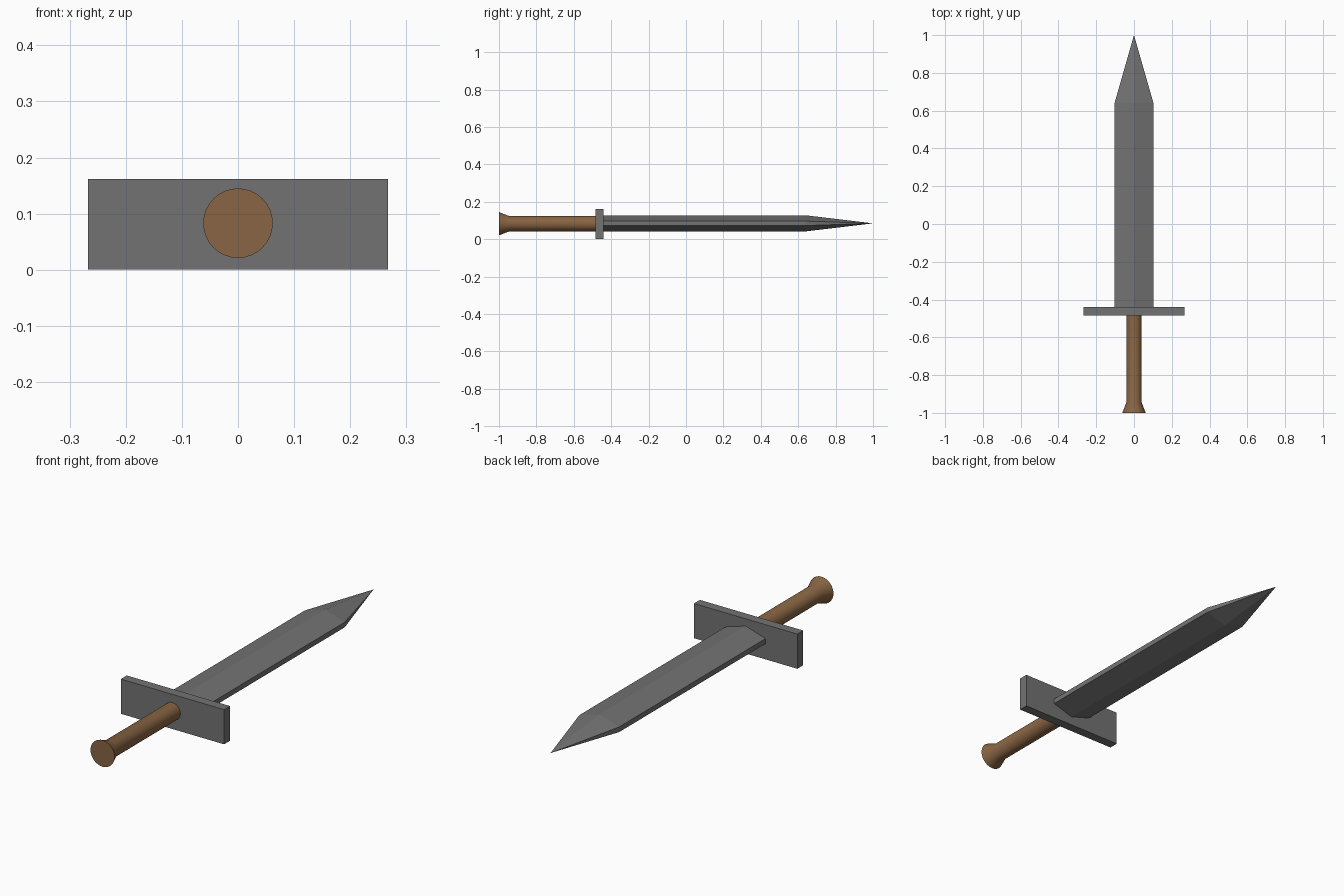
import bpy, bmesh
from math import cos, sin, pi
from mathutils import Vector

if "Cube" in bpy.data.objects:
    bpy.data.objects.remove(bpy.data.objects["Cube"])

GUARD_Z = 0.081     # half height of the crossguard, also its centre height
AXIS_Z = 0.083      # height of the handle and blade axis
GUARD_BACK, GUARD_FRONT = -0.44, -0.484


def material(name, color):
    mat = bpy.data.materials.new(name)
    mat.diffuse_color = (*color, 1)
    mat.use_nodes = True
    mat.node_tree.nodes["Principled BSDF"].inputs["Base Color"].default_value = mat.diffuse_color
    return mat


def loft(name, sections, mat, z):
    """Skin a list of equal-length (x, z) outlines placed along y, with capped ends."""
    bm = bmesh.new()
    rings = [[bm.verts.new((x, y, h)) for x, h in outline] for y, outline in sections]
    n = len(rings[0])
    for a, b in zip(rings, rings[1:]):
        for i in range(n):
            j = (i + 1) % n
            bm.faces.new((a[i], a[j], b[j], b[i]))
    bm.faces.new(rings[0])
    bm.faces.new(rings[-1])
    bmesh.ops.recalc_face_normals(bm, faces=bm.faces)
    mesh = bpy.data.meshes.new(name)
    bm.to_mesh(mesh)
    bm.free()
    mesh.materials.append(mat)
    obj = bpy.data.objects.new(name, mesh)
    obj.location.z = z
    bpy.context.collection.objects.link(obj)
    return obj


def circle(radius, sides=32):
    return [(radius * cos(2 * pi * i / sides), radius * sin(2 * pi * i / sides))
            for i in range(sides)]


def box_outline(w, h):
    return [(-w, -h), (w, -h), (w, h), (-w, h)]


steel = material("steel", (0.171, 0.171, 0.171))
wood = material("wood", (0.25, 0.13, 0.056))

# Blade: ridged six-sided section, constant then tapering to a point
w, edge, ridge = 0.103, 0.012, 0.043
hexagon = [(0, ridge), (w, edge), (w, -edge), (0, -ridge), (-w, -edge), (-w, edge)]
blade = loft("blade", [(GUARD_BACK, hexagon), (0.64, hexagon)], steel, AXIS_Z + 0.002)
bm = bmesh.new()
bm.from_mesh(blade.data)
end = max(bm.faces, key=lambda f: f.calc_center_median().y)
tip = bmesh.ops.poke(bm, faces=[end])["verts"][0]
tip.co = Vector((0, 1, 0))
bm.to_mesh(blade.data)
bm.free()

# Crossguard: flat rectangular plate
plate = box_outline(0.267, GUARD_Z)
loft("crossguard", [(GUARD_FRONT, plate), (GUARD_BACK, plate)], steel, GUARD_Z)

# Handle: round grip flaring into the pommel
grip = loft("handle", [(-1.0, circle(0.062)), (-0.945, circle(0.041)),
                       (GUARD_FRONT, circle(0.041))], wood, AXIS_Z)
bpy.context.view_layer.objects.active = grip
grip.select_set(True)
bpy.ops.object.shade_smooth_by_angle()
